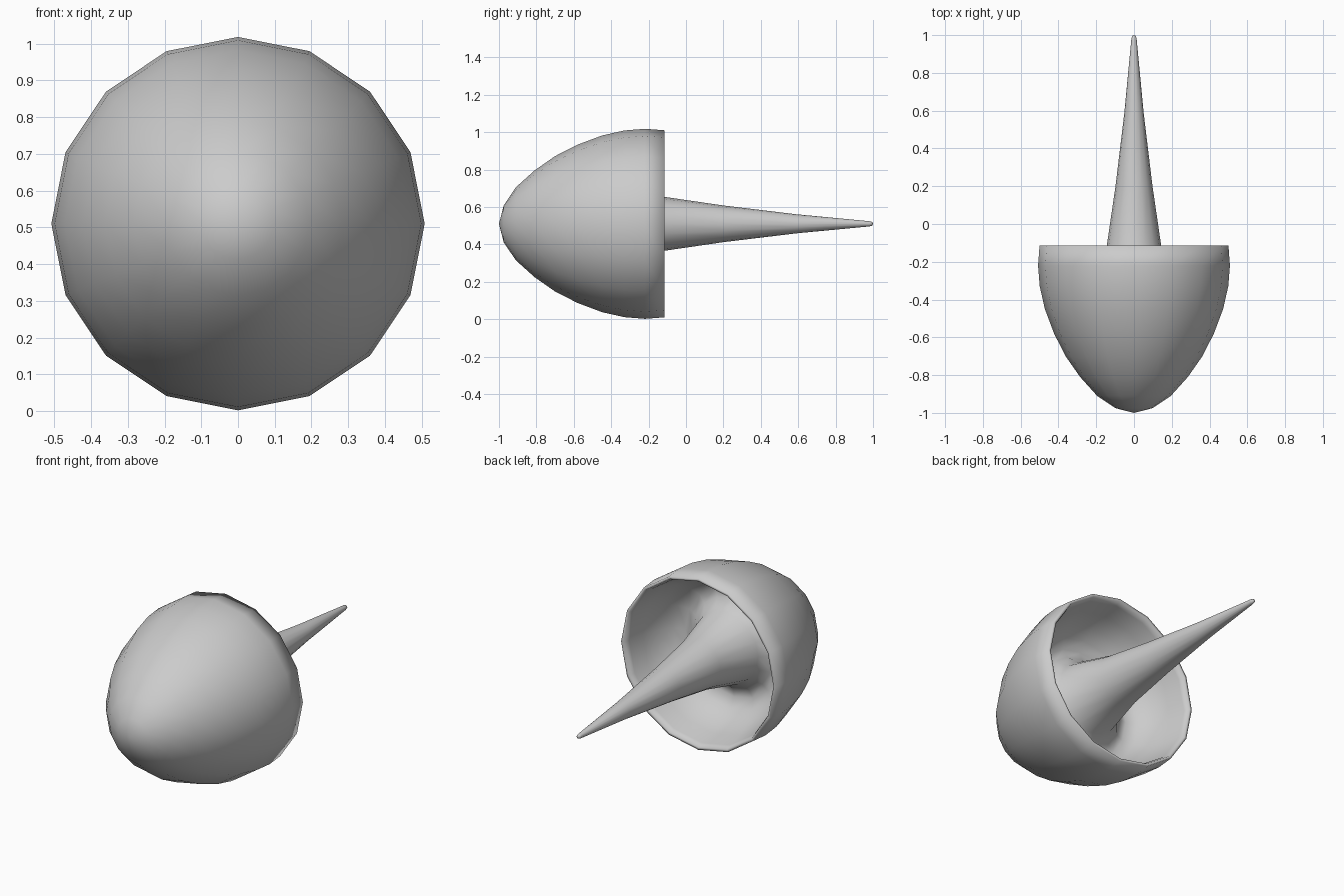
import bpy, bmesh, math

if "Cube" in bpy.data.objects:
    bpy.data.objects.remove(bpy.data.objects["Cube"])

SIDES = 16
AXIS_Z = 0.51


def lathe(name, profile):
    """Revolve (y, radius) points around the horizontal y axis."""
    bm = bmesh.new()
    rings = []
    for y, r in profile:
        if r == 0:
            rings.append([bm.verts.new((0, y, AXIS_Z))] * SIDES)
        else:
            rings.append([bm.verts.new((r * math.sin(2 * math.pi * i / SIDES), y,
                                        AXIS_Z + r * math.cos(2 * math.pi * i / SIDES)))
                          for i in range(SIDES)])
    for a, b in zip(rings, rings[1:]):
        for i in range(SIDES):
            j = (i + 1) % SIDES
            corners = list(dict.fromkeys((a[i], a[j], b[j], b[i])))
            bm.faces.new(corners)
    bmesh.ops.recalc_face_normals(bm, faces=bm.faces)
    for f in bm.faces:
        f.smooth = True
    mesh = bpy.data.meshes.new(name)
    bm.to_mesh(mesh)
    bm.free()
    obj = bpy.data.objects.new(name, mesh)
    bpy.context.collection.objects.link(obj)
    return obj


# rounded outer shell, from nose to rim
shell = [(-1.0, 0), (-0.975, 0.098), (-0.91, 0.195), (-0.81, 0.285), (-0.70, 0.362),
         (-0.58, 0.423), (-0.45, 0.472), (-0.33, 0.499), (-0.22, 0.508),
         (-0.115, 0.50)]
# thin rim and hollow inside, curving back into the spike
hollow = [(-0.115, 0.485), (-0.15, 0.473), (-0.25, 0.455), (-0.34, 0.42),
          (-0.41, 0.37), (-0.445, 0.315), (-0.435, 0.265), (-0.37, 0.208)]
# long tapering spike with a blunt tip
spike = [(-0.115, 0.144), (0.20, 0.098), (0.59, 0.051),
         (0.98, 0.014), (0.995, 0.010), (1.0, 0)]

lathe("bell_with_spike", shell + hollow + spike)
